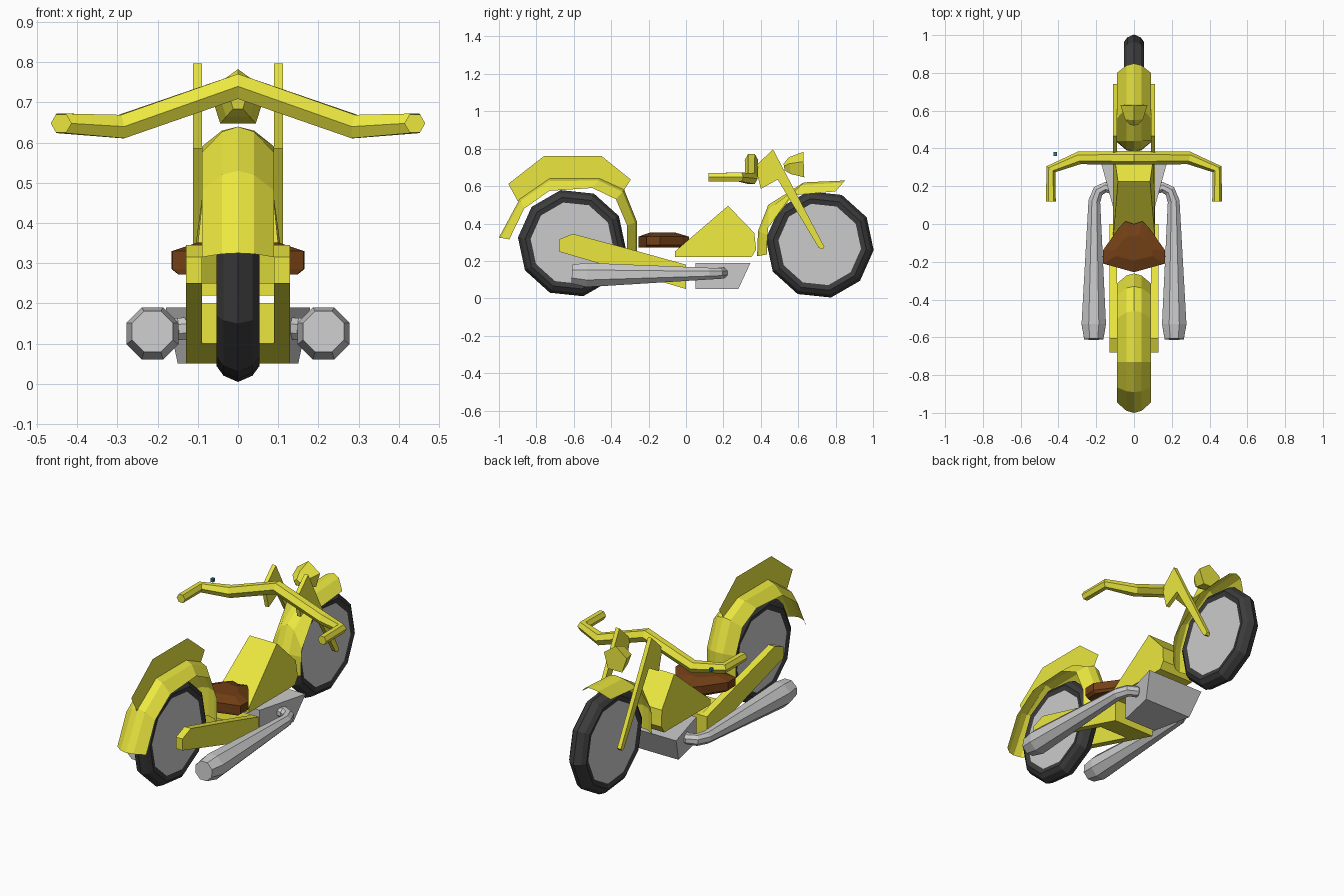
import bpy, bmesh, math
from mathutils import Vector

if "Cube" in bpy.data.objects:
    bpy.data.objects.remove(bpy.data.objects["Cube"])


def material(name, rgb):
    m = bpy.data.materials.new(name)
    m.diffuse_color = (*rgb, 1)
    m.use_nodes = True
    m.node_tree.nodes["Principled BSDF"].inputs["Base Color"].default_value = m.diffuse_color
    return m


YELLOW = material("yellow_paint", (0.83, 0.80, 0.05))
BROWN = material("brown_leather", (0.17, 0.05, 0.008))
BLACK = material("black_rubber", (0.045, 0.045, 0.045))
TEAL = material("teal", (0.03, 0.2, 0.25))


def loft(name, rings, mat=None, closed=True, caps=True, mirror=False, solid=True):
    """Skin a list of equal-length point rings."""
    bm = bmesh.new()
    vs = [[bm.verts.new(p) for p in r] for r in rings]
    n = len(rings[0])
    for a, b in zip(vs, vs[1:]):
        for i in range(n if closed else n - 1):
            j = (i + 1) % n
            bm.faces.new((a[i], a[j], b[j], b[i]))
    if caps:
        bm.faces.new(vs[0][::-1])
        bm.faces.new(vs[-1])
    bmesh.ops.recalc_face_normals(bm, faces=bm.faces)
    me = bpy.data.meshes.new(name)
    bm.to_mesh(me)
    bm.free()
    ob = bpy.data.objects.new(name, me)
    bpy.context.collection.objects.link(ob)
    if mat:
        me.materials.append(mat)
    if mirror:
        mod = ob.modifiers.new("mirror", "MIRROR")
        mod.use_mirror_merge = False
    return ob


def prism(name, profile, x0, x1, mat=None, mirror=False):
    """Extrude a (y, z) outline from x0 to x1."""
    return loft(name, [[(x, y, z) for y, z in profile] for x in (x0, x1)], mat, mirror=mirror)


def tube(name, path, radii, sides, mat=None, mirror=False, rot=0.0):
    """Sweep a regular polygon along a path with a radius at each point."""
    pts = [Vector(p) for p in path]
    rings = []
    for i, p in enumerate(pts):
        t = Vector()
        if i:
            t += (p - pts[i - 1]).normalized()
        if i < len(pts) - 1:
            t += (pts[i + 1] - p).normalized()
        t.normalize()
        s = t.cross(Vector((0, 0, 1))).normalized()
        u = s.cross(t)
        ang = [rot + 2 * math.pi * k / sides for k in range(sides)]
        rings.append([p + radii[i] * (math.cos(a) * s + math.sin(a) * u) for a in ang])
    return loft(name, rings, mat, mirror=mirror)


def wheel(name, y, z, sides, turn):
    def ring(x, r):
        ang = [turn + 2 * math.pi * k / sides for k in range(sides)]
        return [(x, y + r * math.cos(a), z + r * math.sin(a)) for a in ang]
    half = [(0.046, 0.222), (0.053, 0.25), (0.036, 0.274)]
    prof = half + [(0, 0.29)] + [(-x, r) for x, r in reversed(half)]
    loft(name + "_tyre", [ring(x, r) for x, r in prof], BLACK, caps=False)
    loft(name + "_disc", [ring(0.046, 0.222), ring(-0.046, 0.222)])


def fender(name, ridge, edge):
    """Rounded strip whose centre follows ridge and whose sides follow edge."""
    rings = []
    for (ry, rz), (ey, ez) in zip(ridge, edge):
        sy, sz = ey + 0.8 * (ry - ey), ez + 0.8 * (rz - ez)
        rings.append([(-0.09, ey, ez), (-0.04, sy, sz), (0, ry, rz),
                      (0.04, sy, sz), (0.09, ey, ez)])
    loft(name, rings, YELLOW, closed=False, caps=False)


# Wheels
wheel("rear_wheel", -0.61, 0.295, 10, math.radians(-78))
wheel("front_wheel", 0.715, 0.288, 10, math.radians(-78))

# Fenders
rear_ridge = [(-1.0, 0.325), (-0.89, 0.53), (-0.73, 0.64), (-0.46, 0.64),
              (-0.33, 0.58), (-0.262, 0.41), (-0.262, 0.25)]
rear_edge = [(-0.945, 0.315), (-0.865, 0.48), (-0.73, 0.575), (-0.50, 0.59),
             (-0.375, 0.53), (-0.315, 0.39), (-0.315, 0.25)]
fender("rear_fender", rear_ridge, rear_edge)
fender("front_fender",
       [(0.85, 0.63), (0.63, 0.62), (0.44, 0.50), (0.385, 0.36), (0.38, 0.225)],
       [(0.80, 0.572), (0.56, 0.55), (0.44, 0.38), (0.435, 0.34), (0.433, 0.235)])

# Flat fin standing on the rear fender
loft("rear_fin", [[(0, -0.95, 0.612), (0, -0.76, 0.76), (0, -0.45, 0.76), (0, -0.295, 0.635)],
                  [(0, -0.90, 0.52), (0, -0.73, 0.64), (0, -0.46, 0.64), (0, -0.34, 0.565)]],
     YELLOW, closed=False, caps=False)

# Swing arms and the block joining them
prism("swing_arm", [(-0.68, 0.25), (-0.68, 0.315), (-0.605, 0.345), (-0.27, 0.255),
                    (0, 0.18), (0, 0.05)], 0.09, 0.13, YELLOW, mirror=True)
prism("frame_block", [(-0.17, 0.10), (-0.17, 0.20), (0, 0.18), (0, 0.05)], -0.1, 0.1, YELLOW)

# Fuel tank
tank = [(-0.06, 0.22, 0.11), (-0.06, 0.25, 0.11), (0.225, 0.495, 0.085),
        (0.365, 0.35, 0.105), (0.375, 0.26, 0.11), (0.35, 0.22, 0.11)]
loft("fuel_tank", [[(s * w, y, z) for y, z, w in tank] for s in (-1, 1)], YELLOW)

# Seat
right = [(0.045, 0.015), (0.08, -0.02), (0.165, -0.14), (0.163, -0.21)]
outline = [(0, 0.0)] + right + [(0, -0.255)] + [(-x, y) for x, y in reversed(right)]
loft("seat", [[(x * 0.9, y, 0.272) for x, y in outline],
              [(x, y, 0.285) for x, y in outline],
              [(x, y, 0.33) for x, y in outline],
              [(x * 0.6, -0.13 + (y + 0.13) * 0.5, 0.352) for x, y in outline]], BROWN)

# Engine block, wider at the front
loft("engine", [[(-0.10, 0.05, 0.05), (0.10, 0.05, 0.05), (0.10, 0.05, 0.19), (-0.10, 0.05, 0.19)],
                [(-0.15, 0.28, 0.05), (0.15, 0.28, 0.05), (0.18, 0.345, 0.19), (-0.18, 0.345, 0.19)]])

# Exhaust pipes
tube("exhaust_pipe",
     [(0.10, 0.18, 0.14), (0.15, 0.195, 0.136), (0.19, 0.175, 0.134), (0.21, 0.12, 0.132),
      (0.213, -0.53, 0.125), (0.213, -0.61, 0.13)],
     [0.028, 0.03, 0.032, 0.034, 0.07, 0.055], 8, mirror=True, rot=math.pi / 8)

# Handlebar with grips
bar = [(0.44, 0.12, 0.648), (0.44, 0.29, 0.648), (0.29, 0.35, 0.64)]
tube("handlebar", bar + [(0, 0.35, 0.74)] + [(-x, y, z) for x, y, z in reversed(bar)],
     [0.026, 0.028, 0.034, 0.036, 0.034, 0.028, 0.026], 6, YELLOW)

# Small lever on the left grip
prism("lever", [(0.36, 0.655), (0.38, 0.655), (0.38, 0.673), (0.36, 0.673)], -0.425, -0.408, TEAL)

# Fork legs with the clamp plate at the top
prism("fork", [(0.465, 0.797), (0.74, 0.275), (0.73, 0.262), (0.71, 0.27), (0.49, 0.635),
               (0.40, 0.585), (0.37, 0.705)], 0.089, 0.112, YELLOW, mirror=True)

# Headlight
tube("headlight", [(0, 0.525, 0.70), (0, 0.555, 0.705), (0, 0.63, 0.708)],
     [0.02, 0.05, 0.075], 5, YELLOW, rot=math.pi / 2)
